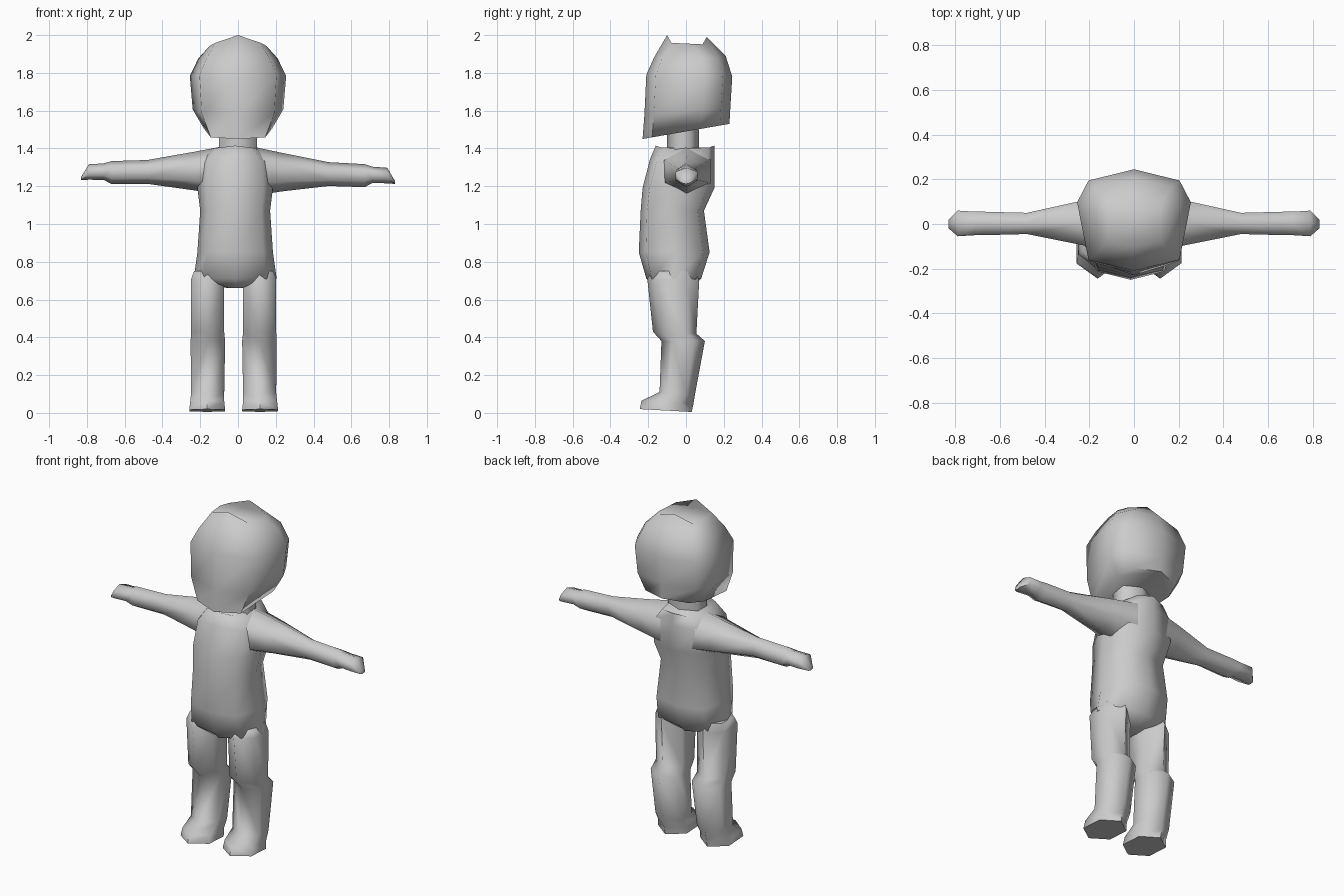
import bpy
import math
from mathutils import Vector

default_cube = bpy.data.objects.get("Cube")
if default_cube:
    bpy.data.objects.remove(default_cube, do_unlink=True)

# One plain clay colour for the whole figure
clay = bpy.data.materials.new("plain_grey")
clay.use_nodes = True
clay.diffuse_color = (0.6, 0.6, 0.6, 1)
clay.node_tree.nodes["Principled BSDF"].inputs["Base Color"].default_value = clay.diffuse_color


def closed_profile(half):
    """Mirror a half outline, running from front to back, into a full loop."""
    return half + [(-a, b) for a, b in reversed(half[1:-1])]


HEXAGON = closed_profile([(0, -1), (1, -.5), (1, .5), (0, 1)])
BODY_OUTLINE = closed_profile([(0, -1), (.75, -.8), (1, 0), (.75, .8), (0, 1)])
HEAD_OUTLINE = closed_profile([(0, -1), (.8, -.78), (1, .35), (.8, .78), (0, 1)])


def flat_ring(profile, left, right, front, back, z_front, z_back, crown=0):
    """Horizontal section that may tilt and rise towards its middle."""
    ring = []
    for a, b in profile:
        x = (left + right) / 2 + a * (right - left) / 2
        y = (front + back) / 2 + b * (back - front) / 2
        z = z_front + (z_back - z_front) * (b + 1) / 2 + crown * (1 - abs(a))
        ring.append(Vector((x, y, z)))
    return ring


def upright_ring(profile, x, front, back, low, high):
    """Section across an arm."""
    return [Vector((x, (front + back) / 2 + a * (back - front) / 2,
                    (low + high) / 2 + b * (high - low) / 2)) for a, b in profile]


def loft(name, rings):
    """Skin a row of equal sections and close both ends."""
    count = len(rings[0])
    verts = [point for ring in rings for point in ring]
    faces = [list(range(count))[::-1],
             list(range(len(verts) - count, len(verts)))]
    for row in range(len(rings) - 1):
        for i in range(count):
            j = (i + 1) % count
            base = row * count
            faces.append([base + i, base + j, base + count + j, base + count + i])
    mesh = bpy.data.meshes.new(name)
    mesh.from_pydata(verts, [], faces)
    mesh.materials.append(clay)
    part = bpy.data.objects.new(name, mesh)
    bpy.context.collection.objects.link(part)
    # Consistent outward faces and soft shading
    bpy.ops.object.select_all(action='DESELECT')
    bpy.context.view_layer.objects.active = part
    part.select_set(True)
    bpy.ops.object.mode_set(mode='EDIT')
    bpy.ops.mesh.select_all(action='SELECT')
    bpy.ops.mesh.normals_make_consistent(inside=False)
    bpy.ops.object.mode_set(mode='OBJECT')
    bpy.ops.object.shade_smooth_by_angle(angle=math.radians(70))
    return part


# Head: half width, front, back, front height, back height, crown
head_sections = [
    (.18, -.23, .23, 1.45, 1.53, 0),
    (.24, -.22, .235, 1.58, 1.62, 0),
    (.255, -.21, .245, 1.79, 1.78, 0),
    (.21, -.17, .21, 1.87, 1.88, .01),
    (.15, -.1, .11, 1.95, 1.94, .05),
]
loft("head", [flat_ring(HEAD_OUTLINE, -w, w, *rest) for w, *rest in head_sections])

# Neck
loft("neck", [flat_ring(HEXAGON, -.1, .1, -.1, .07, z, z) for z in (1.37, 1.5)])

# Torso: half width, front, back, height
torso_sections = [
    (.04, -.16, .03, .66),
    (.22, -.21, .08, .71),
    (.2, -.25, .125, .85),
    (.185, -.24, .095, 1.07),
    (.2, -.23, .15, 1.19),
    (.19, -.19, .15, 1.33),
    (.12, -.16, .15, 1.4),
]
body_middle = -.015
loft("torso", [flat_ring(BODY_OUTLINE, body_middle - w, body_middle + w, f, b, z, z, .015 if z > 1.3 else 0)
               for w, f, b, z in torso_sections])

# Arms with mitten hands: reach, front, back, underside, top
arm_sections = [
    (.08, -.13, .13, 1.15, 1.41),
    (.23, -.095, .105, 1.175, 1.38),
    (.48, -.045, .05, 1.207, 1.333),
    (.67, -.05, .055, 1.203, 1.325),
    (.71, -.05, .055, 1.225, 1.312),
    (.79, -.055, .06, 1.225, 1.307),
    (.83, -.02, .02, 1.222, 1.24),
]
for side, lift, label in ((1, -.012, "left"), (-1, .012, "right")):
    loft(label + "_arm", [upright_ring(HEXAGON, side * reach, f, b, low + lift * reach, high + lift * reach)
                          for reach, f, b, low, high in arm_sections])

# Legs with boots: inner edge, outer edge, front, back, front height, back height
leg_sections = [
    (.06, .21, -.18, .05, .75, .75),
    (.05, .225, -.205, .07, .71, .7),
    (.05, .225, -.175, .055, .43, .42),
    (.045, .228, -.13, .1, .38, .38),
    (.05, .225, -.14, .048, .11, .1),
    (.05, .23, -.235, .04, .065, .05),
    (.045, .235, -.245, .03, .02, .005),
]
leg_middle = -.023
for side, label in ((1, "left"), (-1, "right")):
    loft(label + "_leg", [flat_ring(HEXAGON, leg_middle + side * inner, leg_middle + side * outer, *rest)
                          for inner, outer, *rest in leg_sections])
